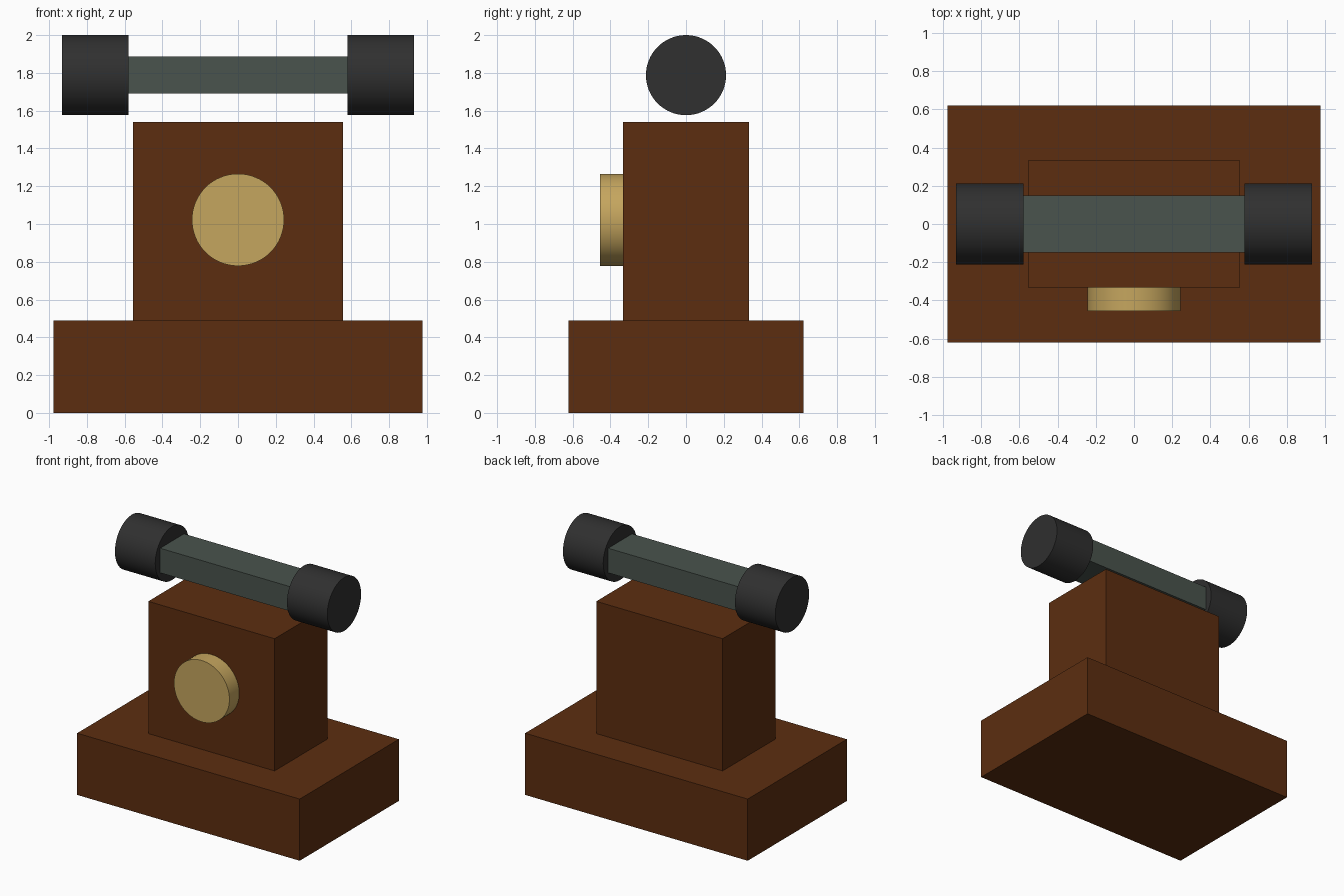
import bpy, math

if "Cube" in bpy.data.objects:
    bpy.data.objects.remove(bpy.data.objects["Cube"])


def material(name, rgb):
    m = bpy.data.materials.new(name)
    m.diffuse_color = (*rgb, 1)
    m.use_nodes = True
    m.node_tree.nodes["Principled BSDF"].inputs["Base Color"].default_value = m.diffuse_color
    return m


wood = material("brown_wood", (0.107, 0.027, 0.0052))
brass = material("brass", (0.56, 0.38, 0.113))
black = material("black", (0.029, 0.029, 0.029))
grey = material("grey_green", (0.067, 0.087, 0.074))


def finish(name, mat):
    ob = bpy.context.object
    ob.name = name
    ob.data.materials.append(mat)
    bpy.ops.object.transform_apply(location=False, rotation=True, scale=True)
    return ob


def box(name, mat, size, centre):
    bpy.ops.mesh.primitive_cube_add(size=1, location=centre)
    bpy.context.object.scale = size
    return finish(name, mat)


def cylinder(name, mat, radius, depth, centre, rotation):
    bpy.ops.mesh.primitive_cylinder_add(vertices=64, radius=radius, depth=depth,
                                        location=centre, rotation=rotation)
    finish(name, mat)
    bpy.ops.object.shade_smooth_by_angle(angle=math.radians(30))


# Wooden base and body
box("base", wood, (1.956, 1.244, 0.49), (0, 0, 0.245))
box("body", wood, (1.11, 0.666, 1.05), (0, 0, 1.015))

# Round dial on the front
cylinder("dial", brass, 0.244, 0.13, (0, -0.391, 1.022), (math.pi / 2, 0, 0))

# Handset: flat bar with a round piece at each end
HANDSET_Z = 1.788
box("handset_bar", grey, (1.18, 0.3, 0.195), (0, 0, HANDSET_Z))
for side, name in ((-1, "earpiece"), (1, "mouthpiece")):
    cylinder(name, black, 0.212, 0.354, (side * 0.756, 0, HANDSET_Z), (0, math.pi / 2, 0))
